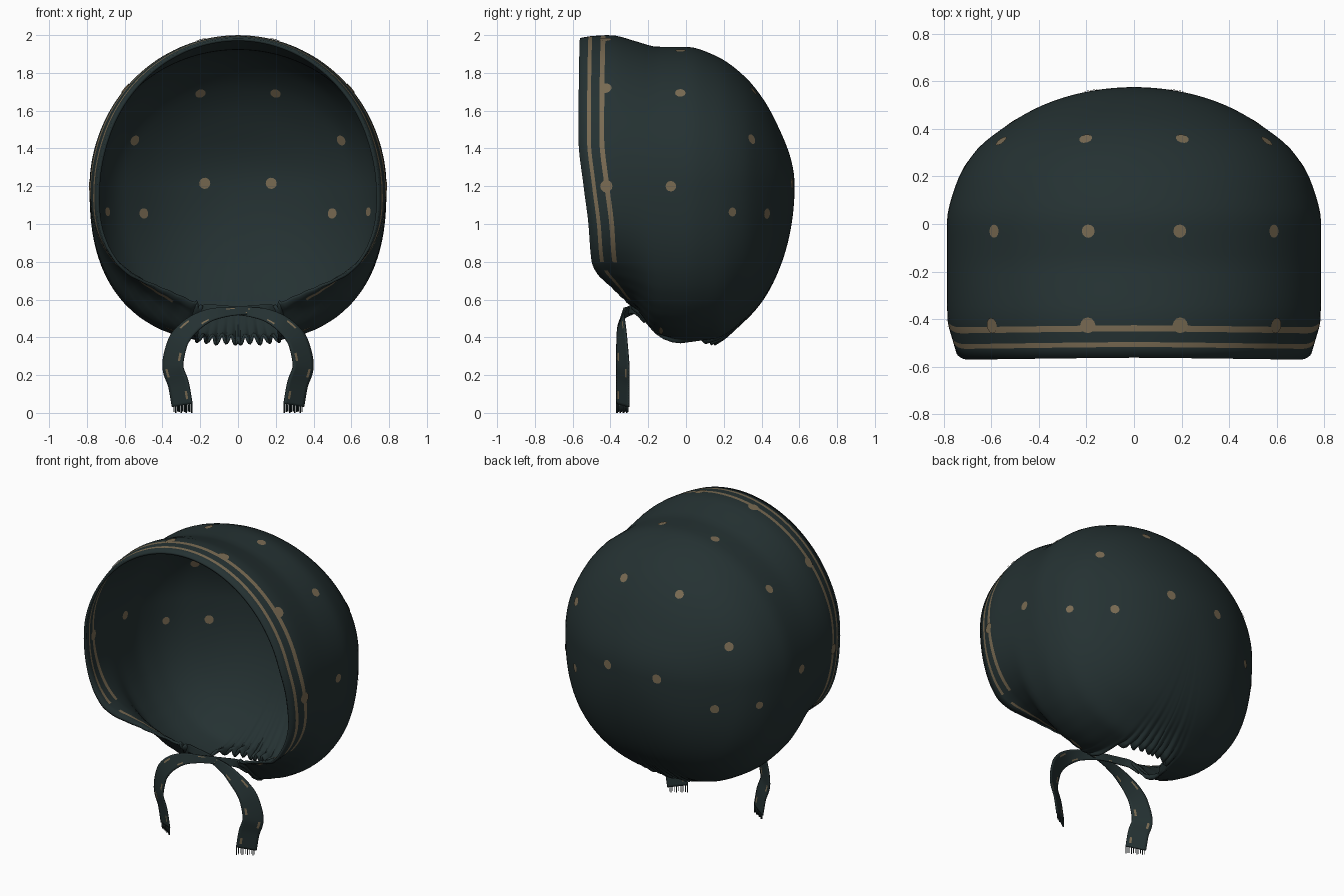
import bpy, bmesh, math
from mathutils import Vector

cube = bpy.data.objects.get("Cube")
if cube:
    bpy.data.objects.remove(cube)


def material(name, rgb):
    m = bpy.data.materials.new(name)
    m.use_nodes = True
    m.diffuse_color = (*rgb, 1)
    bsdf = m.node_tree.nodes["Principled BSDF"]
    bsdf.inputs["Base Color"].default_value = (*rgb, 1)
    bsdf.inputs["Roughness"].default_value = 0.9
    return m


CLOTH = material("dark teal cloth", (0.018, 0.031, 0.032))
GOLD = material("dull gold print", (0.19, 0.145, 0.085))


def smooth_table(xs, ys):
    """Monotone cubic interpolation through a few points."""
    n = len(xs)
    d = [(ys[i + 1] - ys[i]) / (xs[i + 1] - xs[i]) for i in range(n - 1)]
    inner = [2 * a * b / (a + b) if a * b > 0 else 0 for a, b in zip(d, d[1:])]
    m = [d[0]] + inner + [d[-1]]

    def f(x):
        x = min(max(x, xs[0]), xs[-1])
        i = max(k for k in range(n - 1) if xs[k] <= x)
        h = xs[i + 1] - xs[i]
        t = (x - xs[i]) / h
        return (ys[i] * (1 + 2 * t) * (1 - t) ** 2 + m[i] * h * t * (1 - t) ** 2
                + ys[i + 1] * t * t * (3 - 2 * t) + m[i + 1] * h * t * t * (t - 1))
    return f


def make_object(name, bm, thickness=0):
    me = bpy.data.meshes.new(name)
    bm.to_mesh(me)
    bm.free()
    ob = bpy.data.objects.new(name, me)
    bpy.context.collection.objects.link(ob)
    me.materials.append(CLOTH)
    me.materials.append(GOLD)
    if thickness:
        mod = ob.modifiers.new("cloth thickness", 'SOLIDIFY')
        mod.thickness = thickness
        mod.offset = 0
    bpy.ops.object.select_all(action='DESELECT')
    ob.select_set(True)
    bpy.context.view_layer.objects.active = ob
    bpy.ops.object.shade_smooth_by_angle(angle=math.radians(50))
    return ob


# Hood shape: half width, height above and depth below the axis, back to front
BACK, AXIS = 0.567, 1.2
stations = [BACK, .5, .4, .3, .15, 0, -.15, -.27, -.4, -.5, -.567]
depth = [math.sqrt(BACK - y) for y in stations]
side = smooth_table(depth, [0, .36, .54, .66, .745, .778, .778, .778, .775, .75, .73])
top = smooth_table(depth, [0, .27, .46, .58, .685, .73, .73, .76, .792, .787, .775])
bottom = smooth_table(depth, [0, .4, .6, .71, .81, .82, .79, .65, .59, .63, .68])
# Rim position by angle: 0 is the nape, 180 the crown
rim = smooth_table([0, 10, 14, 15.5, 17, 27, 41, 59, 75, 90, 110, 180],
                   [.15, .12, 0, -.15, -.27, -.33, -.4, -.5, -.515, -.54, -.567, -.56])


def hood_point(angle, y):
    a = abs(angle)
    v = math.sqrt(max(BACK - y, 0))
    w = side(v)
    if w < 1e-5:
        return Vector((0, y, AXIS))
    s, c = math.sin(math.radians(a)), math.cos(math.radians(a))
    n, h = (2.5, bottom(v)) if a < 90 else (2, top(v))
    r = ((s / w) ** n + (abs(c) / h) ** n) ** (-1 / n)
    # gathers at the neck
    gap = max(y - rim(a), 0)
    if a < 20:
        r *= 1 + 0.03 * math.sin(a * 1.8) * math.exp(-gap / 0.07)
    if a < 70:
        r *= 1 + 0.006 * math.sin(a * 0.9) * math.exp(-gap / 0.2) * (1 - a / 70)
    return Vector((math.copysign(r * s, angle), y, AXIS - r * c))


# Hood shell with two printed stripes following the rim
half = [i * 0.4 for i in range(50)] + [20 + i * 1.6 for i in range(25)]
half += [60 + i * 2.5 for i in range(49)]
angles = half + [-a for a in reversed(half[1:-1])]
hem = [0, .045, .065, .11, .135]
STEPS = 36
bm = bmesh.new()
pole = bm.verts.new((0, BACK, AXIS))
columns = []
for a in angles:
    edge = rim(abs(a))
    ys = [edge + o for o in hem]
    span = BACK - ys[-1]
    ys += [BACK - span * (1 - math.cos(math.pi / 2 * (1 - k / STEPS))) for k in range(1, STEPS)]
    columns.append([bm.verts.new(hood_point(a, y)) for y in ys])
for i, a in enumerate(angles):
    one, two = columns[i], columns[(i + 1) % len(columns)]
    for j in range(len(one) - 1):
        f = bm.faces.new((one[j], two[j], two[j + 1], one[j + 1]))
        on_stripe = j in (1, 3) and abs(a) > 58
        on_flap = j == 1 and 30 < abs(a) < 53
        f.material_index = int(on_stripe or on_flap)
    bm.faces.new((one[-1], two[-1], pole))
bmesh.ops.recalc_face_normals(bm, faces=bm.faces)
make_object("hood_shell", bm, 0.016)

# Printed dots on both sides of the cloth: angle, y, radius along and across
dots = [(166, -.425, .033, .033), (131, -.425, .033, .033), (90, -.42, .033, .033),
        (165, -.03, .028, .028), (130, -.03, .028, .028), (90, -.08, .028, .028),
        (158, .35, .028, .028), (114, .34, .028, .028), (95, .551, .03, .03),
        (74, .42, .028, .028), (79, .24, .024, .024), (24, -.13, .012, .05)]
bm = bmesh.new()
for a, y, r1, r2 in dots:
    for sign in (1, -1):
        p = hood_point(sign * a, y)
        along = (hood_point(sign * a, y - .01) - hood_point(sign * a, y + .01)).normalized()
        across = hood_point(sign * (a + 1), y) - hood_point(sign * (a - 1), y)
        across = (across - along * across.dot(along)).normalized()
        normal = along.cross(across).normalized()
        if normal.dot(p - Vector((0, 0, AXIS))) < 0:
            normal.negate()
        for lift, order in ((0.011, 1), (-0.011, -1)):
            ring = []
            for k in range(12):
                t = k * math.tau / 12
                ring.append(bm.verts.new(p + normal * lift + along * r1 * math.cos(t)
                                         + across * r2 * math.sin(t)))
            f = bm.faces.new(ring)
            f.material_index = 1
            f.normal_update()
            if f.normal.dot(normal) * order < 0:
                f.normal_flip()
make_object("hood_dots", bm)

# Tie ribbons: they cross under the chin and hang with frayed ends
path = [(.24, -.22, .5, .03), (.16, -.27, .55, .025), (0, -.3, .54, .022),
        (-.12, -.33, .525, .03), (-.23, -.345, .475, .042), (-.32, -.34, .37, .052),
        (-.345, -.335, .25, .054), (-.315, -.335, .15, .054), (-.295, -.335, .04, .054)]
keys = list(range(len(path)))
tracks = [smooth_table(keys, [p[k] for p in path]) for k in range(4)]
ROWS = 64
cuts = [-1, -.72, -.5, .5, .72, 1]


def ribbon(name, sign, lift):
    bm = bmesh.new()
    grid = []
    for i in range(ROWS + 1):
        t = i * keys[-1] / ROWS
        x, y, z, w = [f(t) for f in tracks]
        ahead, behind = min(t + .3, keys[-1]), max(t - .3, 0)
        dx = tracks[0](ahead) - tracks[0](behind)
        dz = tracks[2](ahead) - tracks[2](behind)
        size = math.hypot(dx, dz)
        cross = Vector((dz / size, 0.6 * min(t / 6, 1), -dx / size))
        fade = max(0, 1 - abs(t - 2) / 2)
        c = Vector((x, y + lift * fade, z))
        pts = [c + cross * w * k for k in cuts]
        grid.append([bm.verts.new((p.x * sign, p.y, p.z)) for p in pts])
    for i in range(ROWS):
        for j in range(len(cuts) - 1):
            f = bm.faces.new((grid[i][j], grid[i][j + 1], grid[i + 1][j + 1], grid[i + 1][j]))
            # broken edge stripes and small spots
            worn = j in (1, 3) and (i + 5 * j) % 16 < 3
            f.material_index = int(worn and i > 12)
    # fringe threads
    left, right = grid[-1][0].co.copy(), grid[-1][-1].co.copy()
    for k in range(11):
        p = left.lerp(right, (k + .2) / 11.4)
        q = left.lerp(right, (k + .55) / 11.4)
        foot = 0.004 * (k % 3)
        bm.faces.new([bm.verts.new(v) for v in (p, q, (q.x, q.y, foot), (p.x, p.y, foot))])
    bmesh.ops.recalc_face_normals(bm, faces=bm.faces)
    make_object(name, bm, 0.008)


ribbon("right_tie_ribbon", 1, -0.012)
ribbon("left_tie_ribbon", -1, 0.012)
